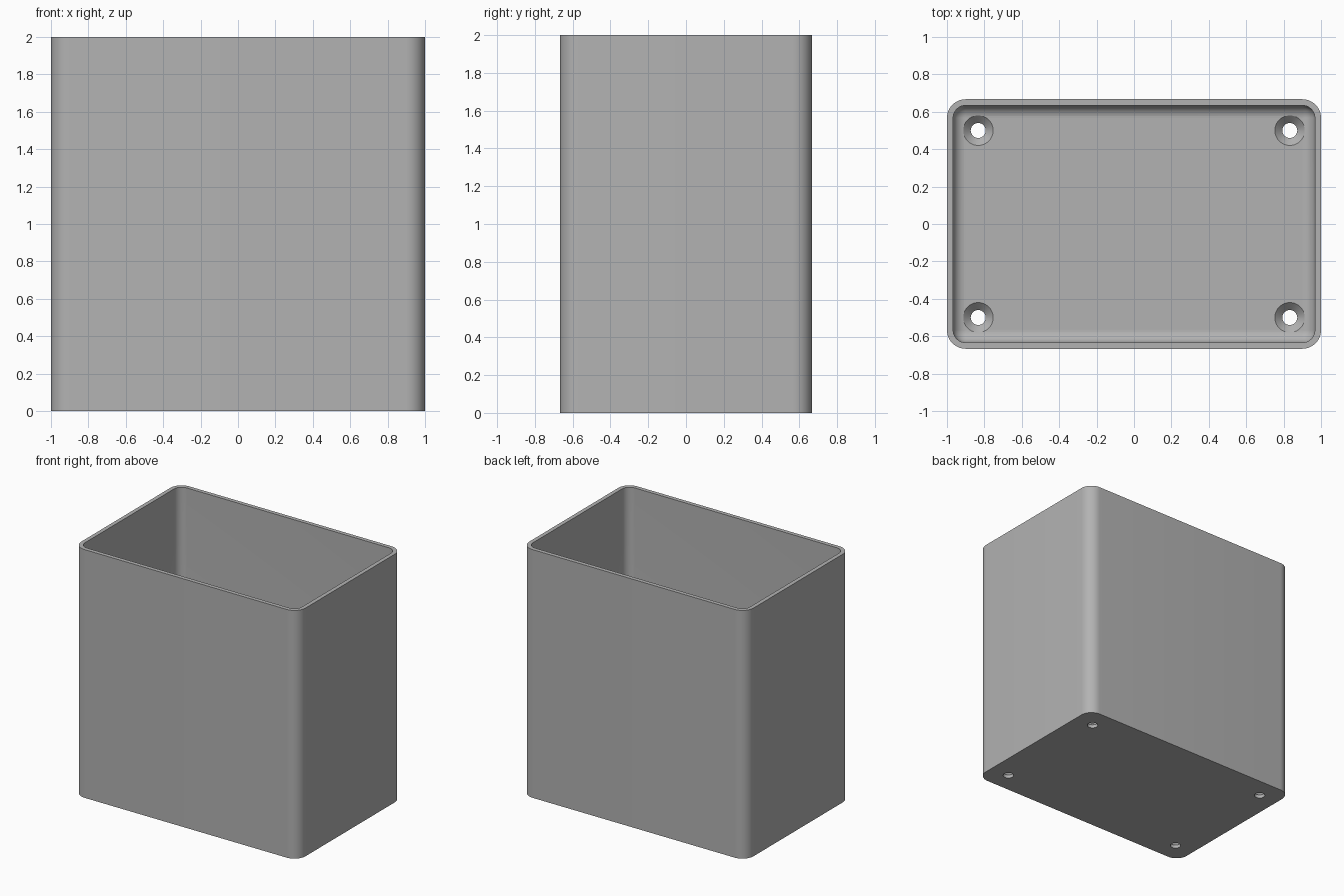
import bpy, bmesh, math

cube = bpy.data.objects.get("Cube")
if cube:
    bpy.data.objects.remove(cube, do_unlink=True)

HX, HY, H = 1.0, 0.667, 2.0          # half width, half depth, height
WALL, FLOOR = 0.033, 0.067
CORNER, FILLET = 0.1, 0.067          # outer corner radius, inner floor fillet

grey = bpy.data.materials.new("light_grey")
grey.use_nodes = True
colour = (0.45, 0.45, 0.45, 1)
grey.diffuse_color = colour
grey.node_tree.nodes["Principled BSDF"].inputs["Base Color"].default_value = colour


def make_object(name, bm):
    bmesh.ops.recalc_face_normals(bm, faces=bm.faces[:])
    mesh = bpy.data.meshes.new(name)
    bm.to_mesh(mesh)
    bm.free()
    mesh.materials.append(grey)
    obj = bpy.data.objects.new(name, mesh)
    bpy.context.collection.objects.link(obj)
    return obj


def rounded_ring(bm, inset, z, steps=12):
    """Rounded rectangle whose corner arcs share the outer corner centres."""
    r = max(CORNER - inset, 0.001)
    verts = []
    for i, (sx, sy) in enumerate(((1, 1), (-1, 1), (-1, -1), (1, -1))):
        for k in range(steps + 1):
            a = (i + k / steps) * math.pi / 2
            verts.append(bm.verts.new((sx * (HX - inset - r) + r * math.cos(a),
                                       sy * (HY - inset - r) + r * math.sin(a), z)))
    return verts


def bridge(bm, a, b):
    for i in range(len(a)):
        j = (i + 1) % len(a)
        bm.faces.new((a[i], a[j], b[j], b[i]))


# Open box: outer wall, rim, inner wall, filleted floor
bm = bmesh.new()
levels = [(0, 0), (0, H), (WALL, H)]
for k in range(11):
    a = k / 10 * math.pi / 2
    levels.append((WALL + FILLET * (1 - math.cos(a)), FLOOR + FILLET * (1 - math.sin(a))))
rings = [rounded_ring(bm, inset, z) for inset, z in levels]
for a, b in zip(rings, rings[1:]):
    bridge(bm, a, b)
bm.faces.new(rings[0])
bm.faces.new(rings[-1])
box = make_object("open_box", bm)

# Countersunk screw holes through the floor
bm = bmesh.new()
profile = [(0.04, -0.1), (0.04, FLOOR - 0.04), (0.08, FLOOR), (0.08, 0.3)]
for sx in (-1, 1):
    for sy in (-1, 1):
        rings = [[bm.verts.new((sx * 0.833 + r * math.cos(i * math.tau / 40),
                                sy * 0.5 + r * math.sin(i * math.tau / 40), z))
                  for i in range(40)] for r, z in profile]
        for a, b in zip(rings, rings[1:]):
            bridge(bm, a, b)
        bm.faces.new(rings[0])
        bm.faces.new(rings[-1])
cutter = make_object("screw_hole_cutter", bm)
cutter.hide_render = True

mod = box.modifiers.new("screw_holes", "BOOLEAN")
mod.operation = "DIFFERENCE"
mod.solver = "EXACT"
mod.object = cutter

bpy.ops.object.select_all(action="DESELECT")
box.select_set(True)
bpy.context.view_layer.objects.active = box
bpy.ops.object.modifier_apply(modifier=mod.name)
bpy.data.objects.remove(cutter, do_unlink=True)
bpy.ops.object.shade_smooth_by_angle(angle=math.radians(30))
